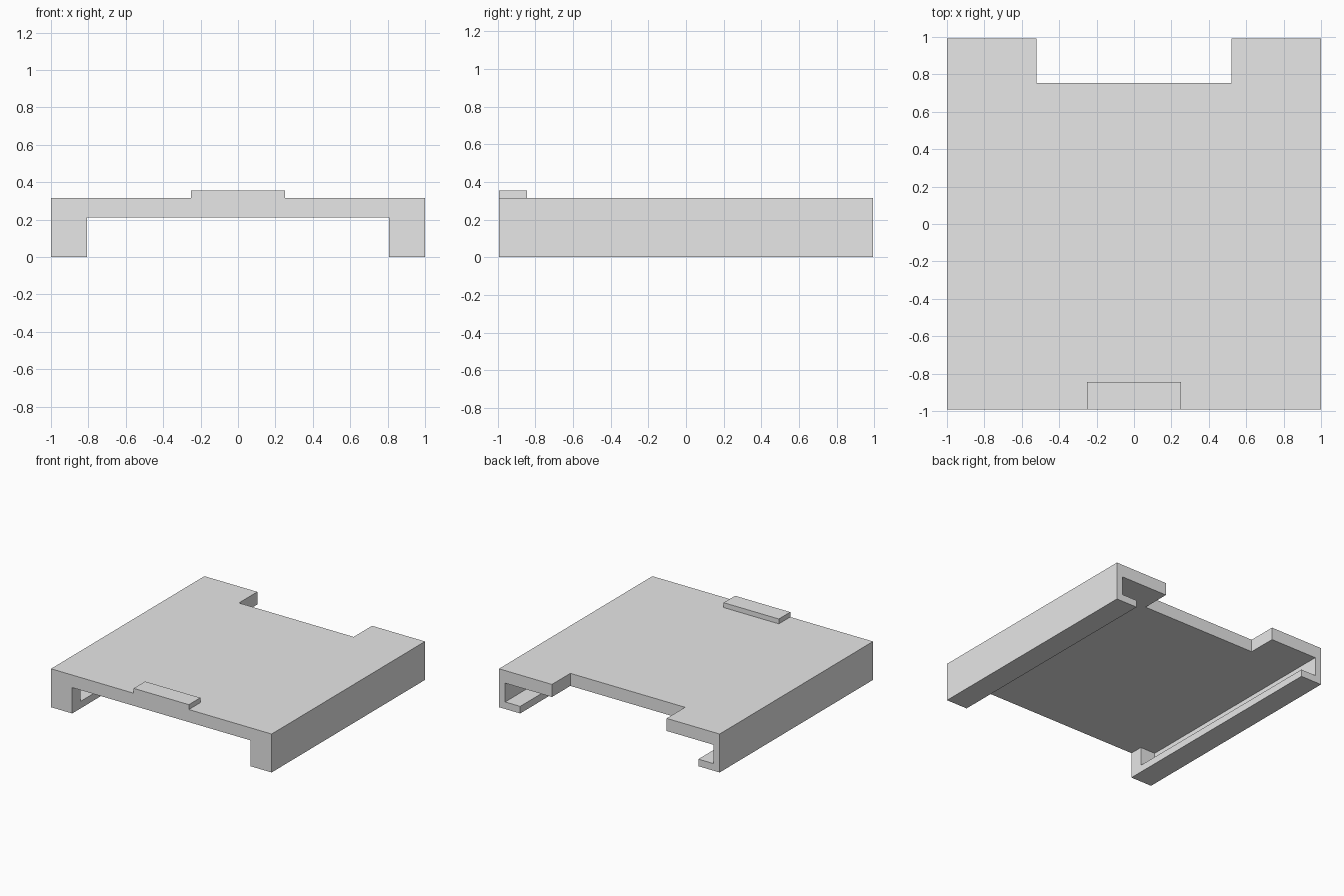
import bpy

if "Cube" in bpy.data.objects:
    bpy.data.objects.remove(bpy.data.objects["Cube"], do_unlink=True)

grey = bpy.data.materials.new("plain_grey")
grey.use_nodes = True
grey.diffuse_color = (0.8, 0.8, 0.8, 1)
grey.node_tree.nodes["Principled BSDF"].inputs["Base Color"].default_value = grey.diffuse_color

DEPTH = 0.993      # half length front to back
TOP = 0.315        # top of the deck
UNDER = 0.212      # underside of the deck
RAIL = 0.808       # inner edge of the side rails
WALL = 0.944       # inner face of the outer walls
LIP = 0.058        # top of the lower rail lips
STOP = 0.11        # thickness of the closed rail fronts
OVER = 0.1         # cutter overshoot


def box(name, x, y, z):
    """Box from (min, max) pairs on each axis."""
    lo, hi = zip(x, y, z)
    bpy.ops.mesh.primitive_cube_add(size=1, location=[(a + b) / 2 for a, b in zip(lo, hi)])
    ob = bpy.context.object
    ob.name = name
    ob.scale = [b - a for a, b in zip(lo, hi)]
    bpy.ops.object.transform_apply(location=True, rotation=False, scale=True)
    ob.data.materials.append(grey)
    return ob


def combine(target, tool, operation):
    """Apply a boolean and remove the tool."""
    mod = target.modifiers.new("cut", "BOOLEAN")
    mod.operation = operation
    mod.solver = "EXACT"
    mod.object = tool
    bpy.context.view_layer.objects.active = target
    bpy.ops.object.modifier_apply(modifier=mod.name)
    bpy.data.objects.remove(tool, do_unlink=True)


# Sliding cover body
body = box("cover_body", (-1, 1), (-DEPTH, DEPTH), (0, TOP))

# Wide opening between the rails
combine(body, box("opening", (-RAIL, RAIL), (-DEPTH - OVER, DEPTH + OVER), (-OVER, UNDER)), "DIFFERENCE")

# Rail channels: closed at the front, open at the back
combine(body, box("channels", (-WALL, WALL), (-DEPTH + STOP, DEPTH + OVER), (LIP, UNDER)), "DIFFERENCE")

# Rear notch in the deck
combine(body, box("notch", (-0.52, 0.52), (0.755, DEPTH + OVER), (UNDER - OVER, TOP + OVER)), "DIFFERENCE")

# Raised grip tab at the front edge
combine(body, box("grip_tab", (-0.25, 0.25), (-DEPTH, -0.845), (TOP - 0.05, 0.355)), "UNION")
